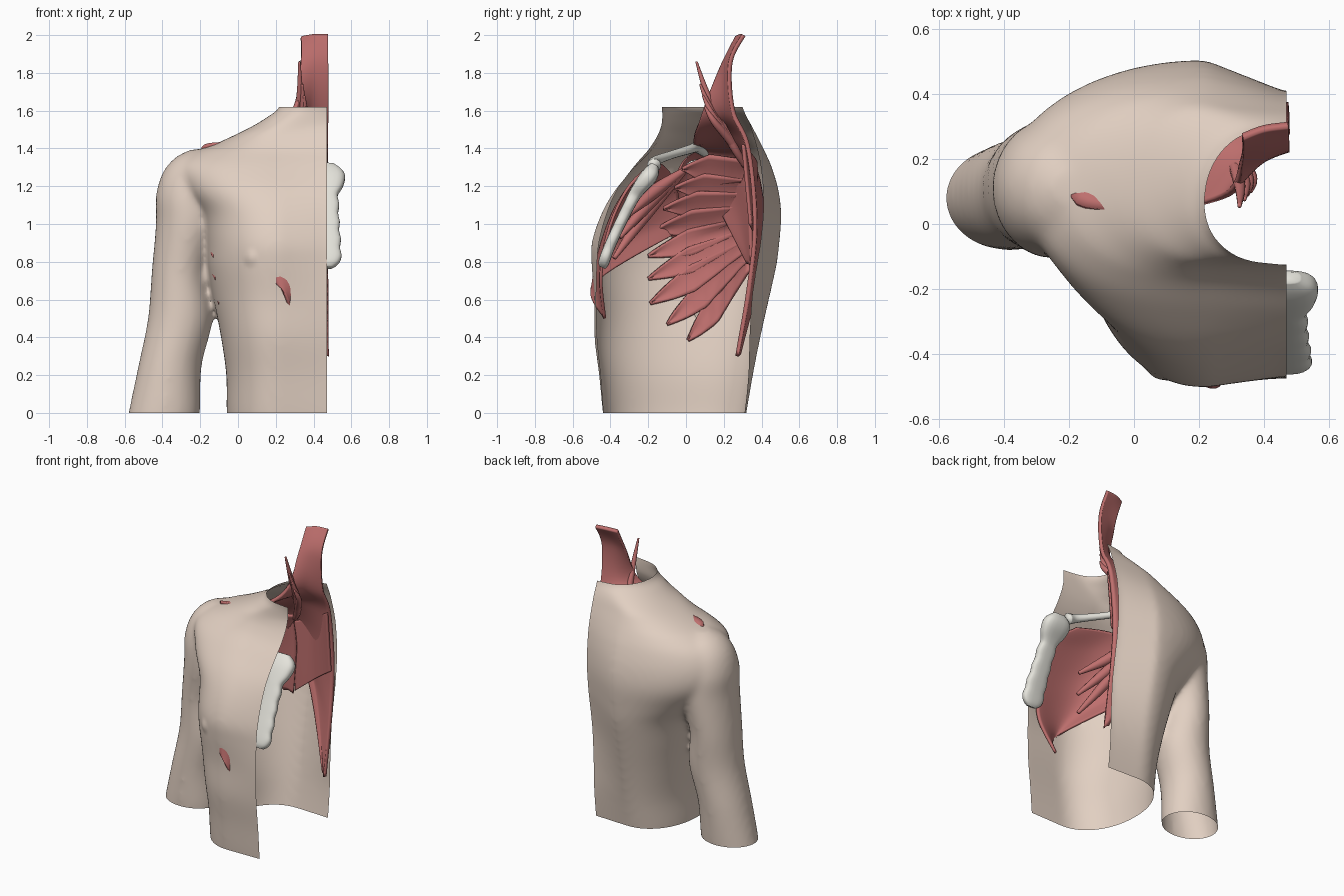
import bpy, bmesh
from math import sin, cos, pi
from mathutils import Vector

if "Cube" in bpy.data.objects:
    bpy.data.objects.remove(bpy.data.objects["Cube"])


def material(name, col):
    m = bpy.data.materials.new(name)
    m.diffuse_color = (*col, 1)
    m.use_nodes = True
    m.node_tree.nodes["Principled BSDF"].inputs["Base Color"].default_value = m.diffuse_color
    return m


SKIN = material("skin", (0.76, 0.63, 0.54))
MUSCLE = material("muscle", (0.52, 0.16, 0.155))
BONE = material("bone", (0.78, 0.77, 0.71))


def spline(pts, n):
    """n samples of a Catmull-Rom curve through tuples of any length"""
    out, last = [], len(pts) - 1
    for k in range(n):
        u = k / (n - 1) * last
        i = min(int(u), last - 1)
        t = u - i
        a, b, c, d = (pts[min(max(j, 0), last)] for j in range(i - 1, i + 3))
        out.append(tuple(0.5 * (2*q + (r-p)*t + (2*p-5*q+4*r-s)*t*t + (3*q-p-3*r+s)*t**3)
                         for p, q, r, s in zip(a, b, c, d)))
    return out


def add_grid(bm, rows, closed=False):
    vs = [[bm.verts.new(p) for p in r] for r in rows]
    n = len(rows[0])
    for a, b in zip(vs, vs[1:]):
        for i in range(n if closed else n - 1):
            j = (i + 1) % n
            bm.faces.new((a[i], a[j], b[j], b[i]))
    if closed:
        bm.faces.new(vs[0][::-1])
        bm.faces.new(vs[-1])


def finish(bm, name, mat):
    bmesh.ops.recalc_face_normals(bm, faces=bm.faces)
    for f in bm.faces:
        f.smooth = True
    me = bpy.data.meshes.new(name)
    bm.to_mesh(me)
    bm.free()
    ob = bpy.data.objects.new(name, me)
    bpy.context.collection.objects.link(ob)
    me.materials.append(mat)
    return ob


def sheet(name, lines, nu=14, nv=28, thick=0.016, mat=MUSCLE):
    """muscle sheet lofted across a few guide lines"""
    long = [spline(l, nv) for l in lines]
    bm = bmesh.new()
    add_grid(bm, [spline(c, nu) for c in zip(*long)])
    ob = finish(bm, name, mat)
    s = ob.modifiers.new("thickness", "SOLIDIFY")
    s.thickness, s.offset = thick, 0
    return ob


def tube(name, path, mat, n=24, seg=10):
    """path points are x, y, z, radius"""
    pts = spline(path, n)
    bm, rows = bmesh.new(), []
    for i, p in enumerate(pts):
        d = Vector(pts[min(i+1, n-1)][:3]) - Vector(pts[max(i-1, 0)][:3])
        a = d.cross(Vector((0.3, 1, 0.1))).normalized()
        b = d.cross(a).normalized()
        rows.append([Vector(p[:3]) + p[3]*(a*cos(2*pi*k/seg) + b*sin(2*pi*k/seg))
                     for k in range(seg)])
    add_grid(bm, rows, True)
    return finish(bm, name, mat)


# Torso sections: z, side x (front half), side x (back half), side y, front y, back y,
# front midline y, back midline y
TORSO = spline([
    (-.12, -.05, -.05, -.05, -.42, .30, -.42, .29), (0, -.06, -.06, -.05, -.44, .32, -.435, .31),
    (.2, -.062, -.062, -.05, -.46, .355, -.45, .33), (.4, -.09, -.09, -.03, -.485, .395, -.47, .335),
    (.6, -.13, -.13, 0, -.485, .44, -.475, .345), (.78, -.16, -.18, .02, -.50, .48, -.47, .37),
    (.9, -.17, -.27, .05, -.50, .495, -.46, .39), (1.05, -.2, -.38, .09, -.45, .505, -.42, .405),
    (1.18, -.29, -.4, .1, -.375, .49, -.365, .405), (1.3, -.33, -.35, .1, -.27, .455, -.28, .395),
    (1.38, -.235, -.235, .1, -.19, .42, -.21, .38), (1.42, -.13, -.13, .11, -.16, .40, -.18, .37),
    (1.47, -.02, -.02, .1, -.13, .375, -.15, .355), (1.52, .08, .08, .1, -.12, .35, -.13, .34),
    (1.57, .16, .16, .08, -.12, .32, -.125, .32), (1.62, .22, .22, .06, -.12, .29, -.13, .30),
    (1.74, .23, .23, .06, -.14, .27, -.15, .28)], 70)
# Arm sections: z, centre x, centre y, half width, half depth
ARM = spline([
    (-.12, -.41, .08, .185, .15), (0, -.39, .08, .19, .16), (.25, -.36, .09, .168, .17),
    (.5, -.305, .1, .172, .18), (.75, -.305, .11, .152, .19), (1.0, -.255, .11, .18, .215),
    (1.15, -.25, .11, .185, .21), (1.27, -.235, .11, .165, .18),
    (1.35, -.215, .11, .12, .13), (1.395, -.2, .11, .05, .05)], 40)
N = 2.1


def torso_section(r):
    z, xf, xb, ys, yf, yb, fm, bk = r
    pts = [(.75, fm, z), (.47, fm, z)]
    for k in range(37):
        t = -pi/2 + pi*k/36
        front = t < 0
        xs = xf if front else xb
        x0 = max(.22, xs + .2)
        c, s = abs(cos(t))**(2/N), abs(sin(t))**(2/N)
        pts.append((x0 - (x0-xs)*c, ys + s*((yf if front else yb) - ys), z))
    return pts + [(.47, bk, z), (.75, bk, z)]


def side_x(y, z):
    """x of the rib cage flank at a given y and z"""
    r = min(TORSO, key=lambda q: abs(q[0] - z))
    xs = max(r[1], -.18)
    x0 = max(.22, xs + .2)
    Y = min(abs((y - r[3]) / ((r[4] if y < r[3] else r[5]) - r[3])), 1)
    return x0 - (x0 - xs) * (1 - Y**2.3)**(1/2.3)


# Skin: torso and arm fused, smoothed, then cut open at the midline, neck and base
bm = bmesh.new()
add_grid(bm, [torso_section(r) for r in TORSO], True)
add_grid(bm, [[(cx + rx*cos(2*pi*k/28), cy + ry*sin(2*pi*k/28), z) for k in range(28)]
              for z, cx, cy, rx, ry in ARM], True)
body = finish(bm, "skin_solid", SKIN)
rm = body.modifiers.new("fuse", "REMESH")
rm.mode, rm.voxel_size = "VOXEL", 0.016
sm = body.modifiers.new("soften", "SMOOTH")
sm.factor, sm.iterations = 0.5, 16
dg = bpy.context.evaluated_depsgraph_get()
bm = bmesh.new()
bm.from_mesh(bpy.data.meshes.new_from_object(body.evaluated_get(dg)))
bpy.data.objects.remove(body)
for co, no in (((.47, 0, 0), (1, 0, 0)), ((0, 0, 1.62), (0, 0, 1)), ((0, 0, 0), (0, 0, -1))):
    bmesh.ops.bisect_plane(bm, geom=bm.verts[:] + bm.edges[:] + bm.faces[:],
                           plane_co=co, plane_no=no, clear_outer=True)
# nipple bump
for v in bm.verts:
    d = (v.co - Vector((.06, -.47, .82))).length
    if d < .05:
        v.co.y -= .014 * (1 - d/.05)
finish(bm, "skin", SKIN)

# Trapezius: neck to shoulder tip to lower spine
sheet("trapezius", [
    [(.475, .305, 2), (.475, .235, 1.85), (.475, .25, 1.6), (.475, .33, 1.4), (.475, .365, 1),
     (.475, .33, .65), (.475, .27, .3)],
    [(.4, .295, 2), (.4, .215, 1.85), (.37, .2, 1.6), (.2, .26, 1.46), (.13, .37, 1.26),
     (.3, .41, .88), (.465, .28, .31)],
    [(.335, .27, 1.99), (.33, .19, 1.83), (.285, .09, 1.59), (.06, .04, 1.44), (-.19, .09, 1.385),
     (.17, .39, 1.08), (.45, .28, .32)]], 18, 50, .022)

# Rhomboids between spine and shoulder blade
sheet("rhomboids", [[(.47, .3, 1.42), (.47, .34, 1)], [(.33, .37, 1.33), (.33, .38, .9)],
                    [(.19, .35, 1.27), (.18, .37, .78)]])

# Levator scapulae strands
for k, (x, y, z) in enumerate([(.325, .055, 1.86), (.34, .075, 1.74), (.35, .09, 1.68),
                               (.36, .1, 1.62)]):
    tube(f"levator_strand_{k+1}", [(x, y, z, .006), (x, y*.6+.09, z*.5+.73, .018),
                                   (.29, .24, 1.43, .022), (.22, .31, 1.31, .016)], MUSCLE)

# Serratus anterior: pointed slips wrapping the rib cage
TIPS = [(-.02, 1.29), (-.06, 1.19), (-.12, 1.08), (-.17, .96), (-.2, .83), (-.2, .71),
        (-.19, .58), (-.1, .47), (.01, .385)]


def flank(y, z, f):
    return (side_x(y, z) + .02 + .13*(1-f)**2 + max(0, z-.95)*.55, y, z)


for k, (ty, tz) in enumerate(TIPS):
    za, zb = (1.33 - .57*(q/9)**.8 for q in (k, k+1))
    edges = [[], [], []]
    for i in range(15):
        f = i / 14
        zc = (za+zb)/2*(1-f) + tz*f
        y = (.31 + .025*k/8)*(1-f) + ty*f
        h = ((za-zb)*.6*(1-f) + .095*f) * min(1, (1.02-f)*2.2)
        lean = .6 * (k/8)
        for e, s in zip(edges, (1, 0, -1)):
            p = flank(y - s*h*lean*f, zc + s*h, f)
            e.append((p[0] - (.008 if s == 0 else 0), p[1], p[2]))
    sheet(f"serratus_slip_{k+1}", edges, 7, 20, .016)

# Subscapularis covering the inside of the shoulder blade
sheet("subscapularis", [[(.2, .32, 1.3), (.21, .34, 1.1), (.18, .35, .77)],
                        [(.05, .22, 1.31), (.06, .27, 1.1), (.15, .34, .79)],
                        [(-.16, .09, 1.28), (-.12, .13, 1.18), (.12, .33, .79)]], 12, 20, .02)

# Pectoralis major fan
sheet("pectoralis_major", [
    [(.3, -.2, 1.3), (.42, -.3, 1.2), (.43, -.38, 1.05), (.43, -.43, .88), (.4, -.45, .7),
     (.28, -.43, .5)],
    [(.05, -.12, 1.31), (.12, -.25, 1.22), (.1, -.34, 1.1), (.1, -.4, .96), (.12, -.44, .84),
     (.2, -.477, .69)],
    [(-.21, -.05, 1.22), (-.21, -.05, 1.18), (-.21, -.04, 1.13), (-.21, -.03, 1.08),
     (-.21, -.02, 1.03), (-.21, 0, .98)]], 20, 36)

# Pectoralis minor strips
for k, p in enumerate([(.2, -.3, 1.05), (.17, -.35, .93), (.14, -.38, .82)]):
    q = Vector((-.06, 0, 1.29))
    m = (Vector(p) + q)/2 + Vector((-.03, -.02, 0))
    tube(f"pectoralis_minor_{k+1}", [(*q, .015), (*m, .035), (*p, .012)], MUSCLE)

# Deltoid cap under the shoulder skin
bm, rows = bmesh.new(), []
for z, cx, cy, rx, ry in [r for r in ARM if r[0] > .62]:
    w = 2.0 * min(1, .12 + (z - .62)*2.2)
    rows.append([(cx - .9*rx*cos(w*(k/12-1)), cy + .9*ry*sin(w*(k/12-1)), z - .005)
                 for k in range(25)])
add_grid(bm, rows)
finish(bm, "deltoid", MUSCLE)

# Sternum: flat bone with rib notches: y, z, half width, half thickness
bm, rows = bmesh.new(), []
for y, z, w, t in spline([(-.165, 1.315, .045, .02), (-.18, 1.28, .08, .04), (-.21, 1.235, .1, .046),
                          (-.26, 1.17, .066, .036), (-.29, 1.12, .062, .032),
                          (-.35, 1.0, .066, .03), (-.405, .88, .074, .03),
                          (-.435, .8, .07, .03), (-.445, .77, .035, .018)], 45):
    w += .004 * sin(z*70)
    ring = [(cos(a), sin(a)) for a in (2*pi*(k+.5)/20 for k in range(20))]
    flat = [(abs(c)**.7 * (1 if c > 0 else -1), abs(s)**.7 * (1 if s > 0 else -1)) for c, s in ring]
    rows.append([(.47 + w*c, y - .88*t*s, z + .47*t*s) for c, s in flat])
add_grid(bm, rows, True)
finish(bm, "sternum", BONE)

# Collarbone
tube("clavicle", [(.4, -.17, 1.31, .038), (.33, -.16, 1.335, .027), (.2, -.08, 1.365, .022),
                  (.06, .02, 1.395, .024), (-.06, .055, 1.405, .028), (-.15, .1, 1.375, .022)], BONE)

# Shoulder blade with ridge and front hook
sheet("scapula", [[(.19, .33, 1.28), (.2, .36, 1.1), (.17, .37, .77)],
                  [(.04, .24, 1.3), (.05, .3, 1.1), (.15, .36, .79)],
                  [(-.12, .14, 1.29), (-.1, .17, 1.18), (.13, .35, .79)]], 12, 20, .014, BONE)
tube("scapula_ridge", [(.19, .37, 1.18, .012), (.03, .33, 1.28, .018), (-.13, .23, 1.34, .022),
                       (-.17, .12, 1.35, .018)], BONE)
tube("coracoid_hook", [(-.06, .14, 1.28, .024), (-.04, .05, 1.32, .022), (-.07, -.01, 1.28, .015)], BONE)
